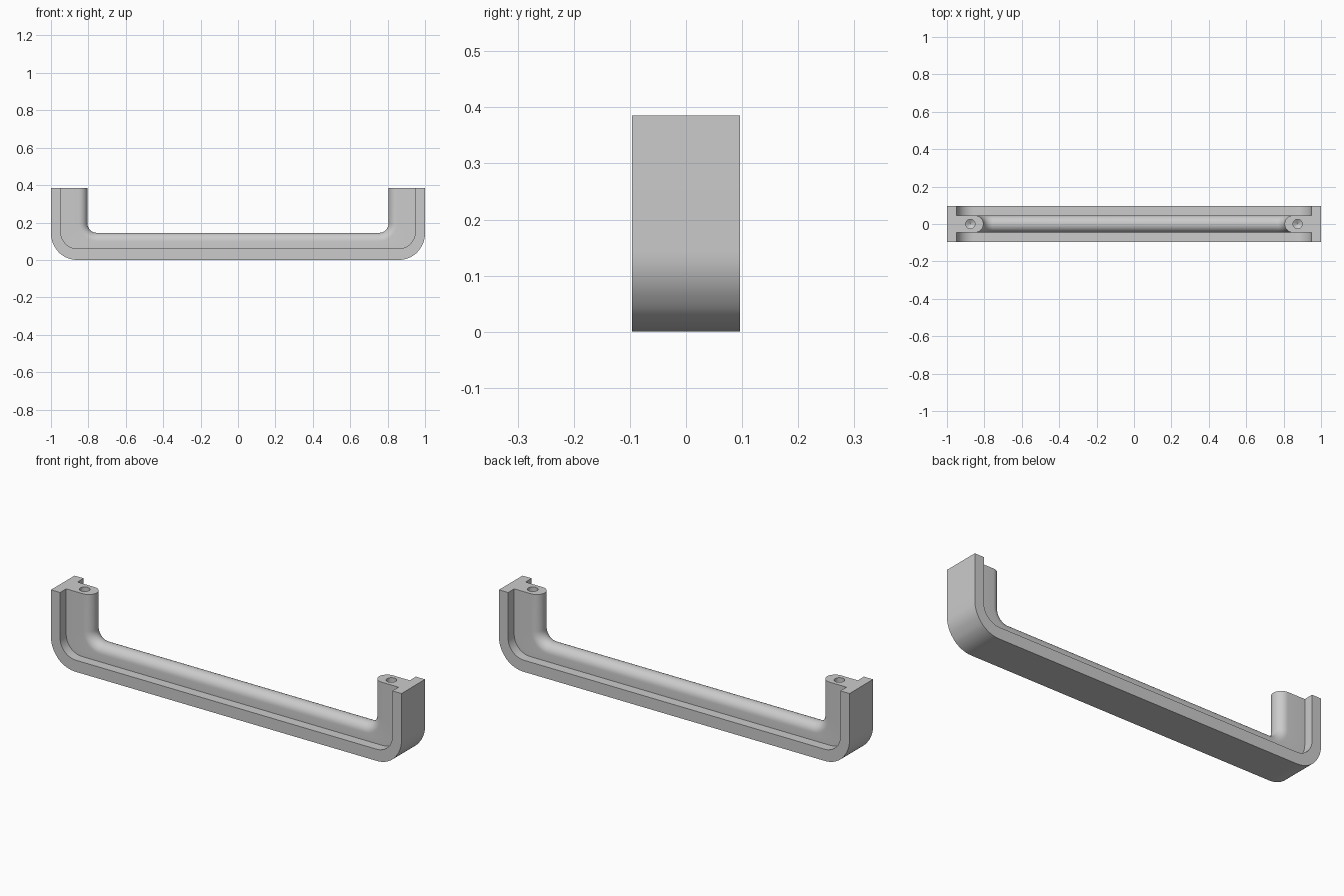
import bpy, bmesh
from math import sin, cos, pi

if "Cube" in bpy.data.objects:
    bpy.data.objects.remove(bpy.data.objects["Cube"])

TOP = 0.385
HALF_W = 0.096      # half width of the flange
WEB = 0.046         # half thickness of the web and radius of its rounded grip
ARC = 16


def u_path(x, z, r, y):
    """Rounded U in the XZ plane: half span x, base height z, corner radius r."""
    right = [(x - r + r * sin(a), y, z + r - r * cos(a))
             for a in (pi / 2 * i / ARC for i in range(ARC + 1))]
    right.append((x, y, TOP))
    left = [(-px, py, pz) for px, py, pz in reversed(right)]
    return left + right


# T-shaped section, each point given as the U path it follows
section = [(1.0, 0.002, 0.14, -HALF_W), (0.948, 0.06, 0.09, -HALF_W),
           (0.948, 0.06, 0.09, -WEB)]
for i in range(17):
    a = pi * i / 16
    d = WEB * (1 - sin(a))
    section.append((0.805 + d, 0.145 - d, 0.05 + d, -WEB * cos(a)))
section += [(0.948, 0.06, 0.09, WEB), (0.948, 0.06, 0.09, HALF_W),
            (1.0, 0.002, 0.14, HALF_W)]

# Handle body: loft the section along the U and cap both leg ends
bm = bmesh.new()
rails = [[bm.verts.new(p) for p in u_path(*s)] for s in section]
for k, a in enumerate(rails):
    b = rails[(k + 1) % len(rails)]
    for j in range(len(a) - 1):
        bm.faces.new((a[j], a[j + 1], b[j + 1], b[j]))
for end in (0, -1):
    bm.faces.new([r[end] for r in rails])
bmesh.ops.recalc_face_normals(bm, faces=bm.faces)
for v in bm.verts:
    v.co.z = max(v.co.z - 0.002 * (v.co.z < 0.05), 0)
mesh = bpy.data.meshes.new("handle")
bm.to_mesh(mesh)
bm.free()
handle = bpy.data.objects.new("handle", mesh)
bpy.context.collection.objects.link(handle)


def drill(x):
    """Screw hole cutter with a conical tip."""
    rings = []
    cb = bmesh.new()
    for z in (TOP + 0.02, TOP - 0.12):
        rings.append([cb.verts.new((x + 0.025 * cos(2 * pi * i / 32),
                                    0.025 * sin(2 * pi * i / 32), z)) for i in range(32)])
    tip = cb.verts.new((x, 0, TOP - 0.135))
    cb.faces.new(rings[0])
    for i in range(32):
        j = (i + 1) % 32
        cb.faces.new((rings[0][i], rings[1][i], rings[1][j], rings[0][j]))
        cb.faces.new((rings[1][i], tip, rings[1][j]))
    bmesh.ops.recalc_face_normals(cb, faces=cb.faces)
    me = bpy.data.meshes.new("screw_hole_cutter")
    cb.to_mesh(me)
    cb.free()
    ob = bpy.data.objects.new("screw_hole_cutter", me)
    bpy.context.collection.objects.link(ob)
    ob.hide_render = True
    ob.hide_set(True)
    return ob


# Screw holes in the leg ends
for x in (-0.875, 0.875):
    mod = handle.modifiers.new("screw_hole", 'BOOLEAN')
    mod.operation = 'DIFFERENCE'
    mod.solver = 'EXACT'
    mod.object = drill(x)

bpy.context.view_layer.objects.active = handle
handle.select_set(True)
bpy.ops.object.shade_smooth_by_angle(angle=0.5)
